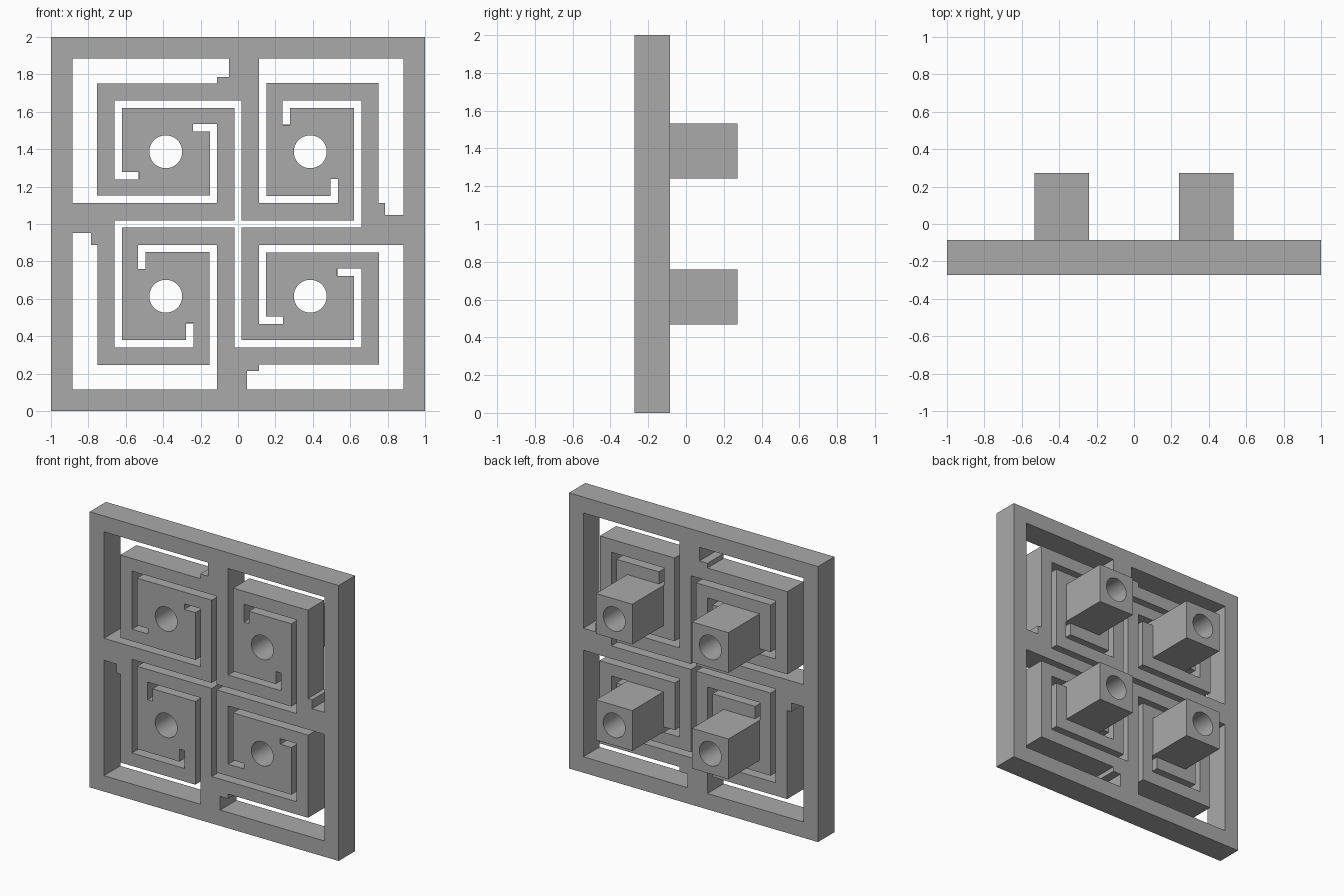
import bpy
import bmesh
from math import cos, sin, pi, radians
from mathutils import Matrix

cube = bpy.data.objects.get("Cube")
if cube:
    bpy.data.objects.remove(cube, do_unlink=True)

grey = bpy.data.materials.new("plain grey")
grey.use_nodes = True
grey.diffuse_color = (0.4, 0.4, 0.4, 1)
grey.node_tree.nodes["Principled BSDF"].inputs["Base Color"].default_value = (0.4, 0.4, 0.4, 1)

FRONT, BACK, POST_BACK = -0.273, -0.086, 0.273
HOLE_CENTRE, HOLE_RADIUS, POST_HALF = 0.386, 0.088, 0.146


def turned(points, quarter):
    """Rotate outline points clockwise by quarter turns about the centre."""
    for _ in range(quarter):
        points = [(y, -x) for x, y in points]
    return points


def square(half, cx=0, cy=0):
    return [(cx + sx * half, cy + sy * half)
            for sx, sy in ((-1, -1), (1, -1), (1, 1), (-1, 1))]


def circle(radius, cx, cy, n=48):
    return [(cx + radius * cos(2 * pi * i / n), cy + radius * sin(2 * pi * i / n))
            for i in range(n)]


def extruded(name, outlines, y0, y1):
    """Fill nested outlines (holes stay open) and extrude from y0 to y1."""
    curve = bpy.data.curves.new(name, 'CURVE')
    curve.dimensions = '2D'
    curve.fill_mode = 'BOTH'
    curve.extrude = (y1 - y0) / 2
    for outline in outlines:
        spline = curve.splines.new('POLY')
        spline.points.add(len(outline) - 1)
        for p, (x, z) in zip(spline.points, outline):
            p.co = (x, z, 0, 1)
        spline.use_cyclic_u = True
    obj = bpy.data.objects.new(name, curve)
    bpy.context.collection.objects.link(obj)
    bpy.ops.object.select_all(action='DESELECT')
    obj.select_set(True)
    bpy.context.view_layer.objects.active = obj
    bpy.ops.object.convert(target='MESH')
    obj = bpy.context.view_layer.objects.active
    mesh = obj.data
    # stand the outline upright and weld caps to walls
    mesh.transform(Matrix.Translation((0, (y0 + y1) / 2, 1)) @ Matrix.Rotation(radians(90), 4, 'X'))
    bm = bmesh.new()
    bm.from_mesh(mesh)
    bmesh.ops.remove_doubles(bm, verts=bm.verts, dist=0.0005)
    bmesh.ops.recalc_face_normals(bm, faces=bm.faces)
    bm.to_mesh(mesh)
    bm.free()
    mesh.materials.clear()
    mesh.materials.append(grey)
    bpy.ops.object.shade_smooth_by_angle(angle=radians(30))
    return obj


# Window with spiral slot, upper left quarter
window = [(-.885, .885), (-.885, .112), (-.112, .112), (-.112, .535), (-.24, .535),
          (-.24, .495), (-.15, .495), (-.15, .152), (-.754, .152), (-.754, .752),
          (-.112, .752), (-.112, .786), (-.048, .786), (-.048, .885)]

# One arm of the central pinwheel slot
arm = [(-.02, .02), (-.02, .62), (-.62, .62), (-.62, .278), (-.53, .278),
       (-.53, .238), (-.66, .238), (-.66, .66), (.02, .66)]

quarters = range(4)
pinwheel = [p for q in quarters for p in turned(arm, q)]
centres = [turned([(-HOLE_CENTRE, HOLE_CENTRE)], q)[0] for q in quarters]

# Slotted plate
extruded("slotted_plate",
         [square(1), pinwheel]
         + [turned(window, q) for q in quarters]
         + [circle(HOLE_RADIUS, *c) for c in centres],
         FRONT, BACK)

# Bored square posts on the back
for label, c in zip(("upper_right", "upper_left", "lower_left", "lower_right"), centres):
    extruded("post_" + label, [square(POST_HALF, *c), circle(HOLE_RADIUS, *c)], BACK, POST_BACK)
